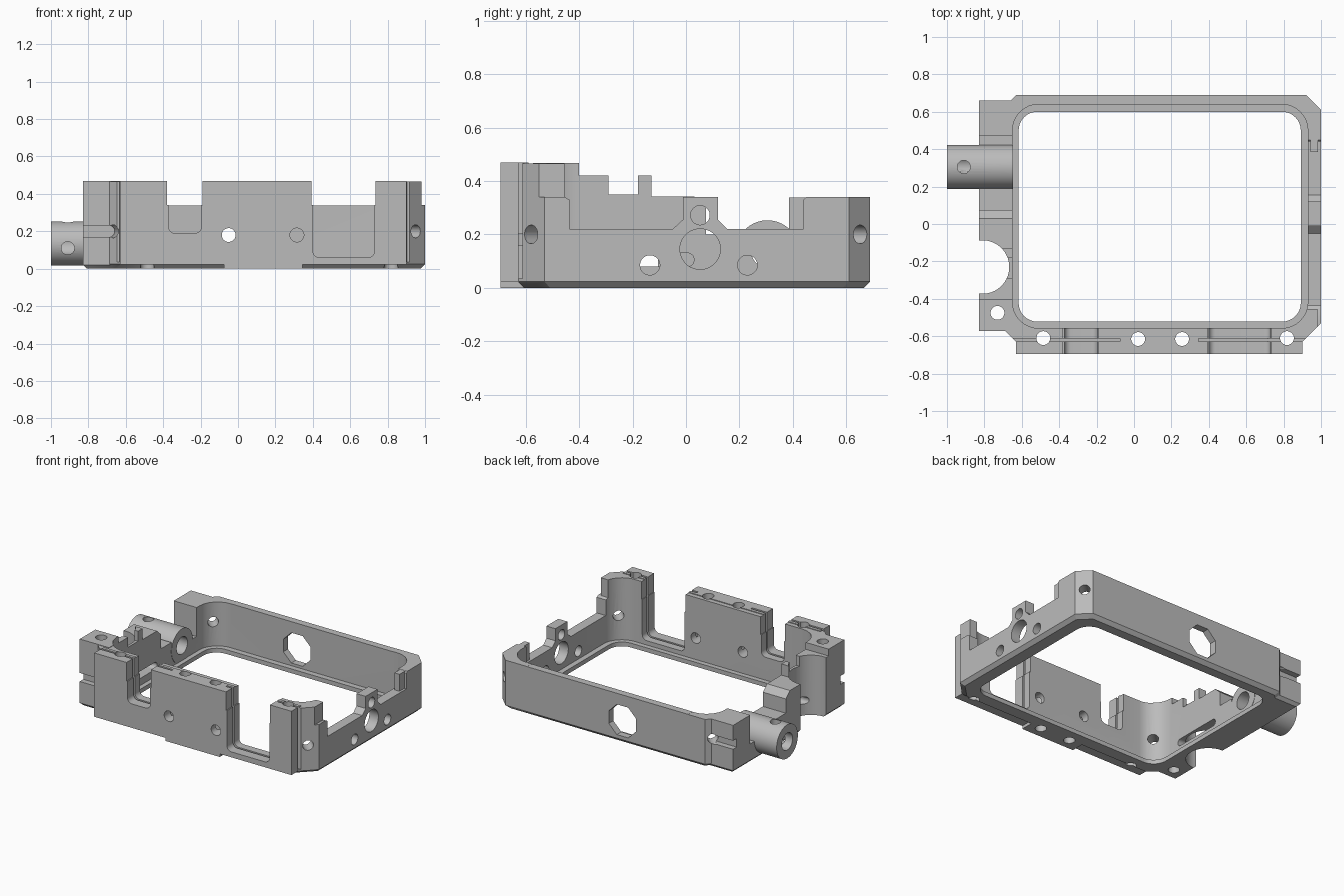
import bpy, bmesh, math
from mathutils import Vector, Matrix

if "Cube" in bpy.data.objects:
    bpy.data.objects.remove(bpy.data.objects["Cube"])

grey = bpy.data.materials.new("metal_grey")
grey.diffuse_color = (0.5, 0.5, 0.5, 1)
grey.use_nodes = True
grey.node_tree.nodes["Principled BSDF"].inputs["Base Color"].default_value = grey.diffuse_color


def prism(name, pts, lo, hi, axis='z', chamfer=0.0):
    """Extrude a 2D outline along an axis; chamfer narrows the low end."""
    place = {'z': lambda a, b, h: (a, b, h),
             'x': lambda a, b, h: (h, a, b),
             'y': lambda a, b, h: (a, h, b)}[axis]
    levels = [(lo, 0), (hi, 0)]
    if chamfer:
        levels = [(lo, chamfer), (lo + chamfer, 0), (hi, 0)]
    us, vs = [p[0] for p in pts], [p[1] for p in pts]
    cu, cv = (min(us) + max(us)) / 2, (min(vs) + max(vs)) / 2
    su, sv = max(us) - cu, max(vs) - cv
    bm = bmesh.new()
    loops = [[bm.verts.new(place(cu + (u - cu) * (1 - c / su),
                                 cv + (v - cv) * (1 - c / sv), h))
              for u, v in pts] for h, c in levels]
    n = len(pts)
    bm.faces.new(loops[0])
    bm.faces.new(loops[-1])
    for a, b in zip(loops, loops[1:]):
        for i in range(n):
            j = (i + 1) % n
            bm.faces.new((a[i], a[j], b[j], b[i]))
    bmesh.ops.recalc_face_normals(bm, faces=bm.faces[:])
    return make(name, bm)


def make(name, bm):
    me = bpy.data.meshes.new(name)
    bm.to_mesh(me)
    bm.free()
    me.materials.append(grey)
    ob = bpy.data.objects.new(name, me)
    bpy.context.collection.objects.link(ob)
    return ob


def rect(a0, a1, b0, b1, r=0.0):
    """Rectangle outline, with rounded corners when r is given."""
    if not r:
        return [(a0, b0), (a1, b0), (a1, b1), (a0, b1)]
    out = []
    for k, (a, b) in enumerate([(a1 - r, b1 - r), (a0 + r, b1 - r),
                                (a0 + r, b0 + r), (a1 - r, b0 + r)]):
        for i in range(9):
            t = math.pi / 2 * (k + i / 8)
            out.append((a + r * math.cos(t), b + r * math.sin(t)))
    return out


def box(x0, x1, y0, y1, z0, z1):
    return prism("block", rect(x0, x1, y0, y1), z0, z1)


def rod(centre, direction, r, length, sides=32):
    bm = bmesh.new()
    rot = Vector(direction).to_track_quat('Z', 'Y').to_matrix().to_4x4()
    turn = Matrix.Rotation(math.pi / sides, 4, 'Z')
    bmesh.ops.create_cone(bm, cap_ends=True, segments=sides, radius1=r, radius2=r,
                          depth=length, matrix=Matrix.Translation(centre) @ rot @ turn)
    return make("rod", bm)


def combine(target, tool, op='DIFFERENCE'):
    mod = target.modifiers.new("bool", 'BOOLEAN')
    mod.operation, mod.solver, mod.object = op, 'EXACT', tool
    bpy.context.view_layer.objects.active = target
    bpy.ops.object.modifier_apply(modifier=mod.name)
    bpy.data.objects.remove(tool)


# Main body with chamfered corners, side block and front plate
frame = prism("camera_cage_frame".replace("camera_cage_", ""),
              [(-0.63, -0.63), (0.90, -0.63), (1.0, -0.53), (1.0, 0.61), (0.92, 0.69),
               (-0.63, 0.69), (-0.72, 0.60), (-0.72, -0.54)], 0, 0.465, chamfer=0.024)
combine(frame, prism("side_block", rect(-0.828, -0.60, -0.573, 0.66), 0, 0.468,
                     chamfer=0.02), 'UNION')
combine(frame, box(-0.63, 0.902, -0.695, -0.59, 0.022, 0.47), 'UNION')
combine(frame, box(-0.075, 0.345, -0.6945, -0.58, 0, 0.10), 'UNION')

# Interior pocket and window through the floor
combine(frame, prism("pocket", rect(-0.65, 0.93, -0.557, 0.64, 0.14), 0.03, 0.7))
combine(frame, prism("window", rect(-0.617, 0.892, -0.522, 0.60, 0.10), -0.1, 0.2))

# Stepped top edges of the left wall, right wall and back wall
left_steps = [(-0.40, 0.6), (-0.40, 0.42), (-0.29, 0.42), (-0.29, 0.35), (-0.18, 0.35),
              (-0.18, 0.42), (-0.13, 0.42), (-0.13, 0.342), (0.03, 0.342), (0.075, 0.30),
              (0.075, 0.20), (0.19, 0.20), (0.19, 0.135), (0.47, 0.135), (0.47, 0.338),
              (0.8, 0.338), (0.8, 0.6)]
right_steps = [(-0.455, 0.6), (-0.455, 0.34), (-0.437, 0.33), (-0.437, 0.22),
               (-0.05, 0.22), (-0.012, 0.255), (-0.012, 0.34), (0.12, 0.34),
               (0.12, 0.255), (0.155, 0.22), (0.44, 0.22), (0.44, 0.33), (0.45, 0.34),
               (0.8, 0.34), (0.8, 0.6)]
combine(frame, prism("left_cut", left_steps, -0.95, -0.50, 'x'))
combine(frame, prism("right_cut", right_steps, 0.70, 1.1, 'x'))
combine(frame, box(-0.55, 0.75, 0.4, 0.8, 0.339, 0.6))
combine(frame, box(0.98, 1.1, -0.66, -0.40, 0.34, 0.6))
combine(frame, box(0.945, 0.985, 0.385, 0.46, 0.18, 0.339), 'UNION')

# Front wall openings, rounded at the bottom
combine(frame, prism("small_opening", rect(-0.372, -0.195, 0.19, 0.8, 0.035),
                     -0.8, -0.45, 'y'))
combine(frame, prism("large_opening", rect(0.40, 0.73, 0.06, 0.9, 0.035),
                     -0.8, -0.45, 'y'))
combine(frame, box(-0.379, -0.19, -0.8, -0.45, 0.34, 0.6))
combine(frame, box(0.393, 0.735, -0.8, -0.45, 0.34, 0.6))

# Thin slits along the front wall
for x0, x1 in ((-0.66, -0.075), (0.345, 0.93)):
    combine(frame, box(x0, x1, -0.627, -0.612, 0.035, 0.6))

# Round recess, clamp grooves and slot in the left wall
combine(frame, rod((-0.81, -0.23, 0.2), (0, 0, 1), 0.143, 1, 48))
for y in (-0.573, 0.66):
    combine(frame, prism("groove", rect(-0.9, -0.66, 0.17, 0.23, 0.028),
                         y - 0.04, y + 0.04, 'y'))
combine(frame, prism("slot", rect(-0.34, 0.03, 0.08, 0.13, 0.024), -0.74, -0.6, 'x'))

# Side barrel
combine(frame, rod((-0.824, 0.305, 0.135), (1, 0, 0), 0.118, 0.352, 48), 'UNION')
combine(frame, rod((-0.82, 0.305, 0.135), (1, 0, 0), 0.06, 0.6))
combine(frame, rod((-0.91, 0.305, 0.25), (0, 0, 1), 0.035, 0.22))
combine(frame, rod((-0.91, 0.19, 0.11), (0, 1, 0), 0.035, 0.2))

# Vertical screw holes
for x, y in ((-0.485, -0.61), (0.022, -0.615), (0.257, -0.615), (0.818, -0.61),
             (-0.73, -0.475)):
    combine(frame, rod((x, y, 0.2), (0, 0, 1), 0.037, 1))

# Holes through the front wall and the octagonal hole in the back wall
for x in (-0.05, 0.315):
    combine(frame, rod((x, -0.62, 0.18), (0, 1, 0), 0.037, 0.4))
combine(frame, rod((0.01, 0.67, 0.155), (0, 1, 0), 0.115, 0.3, 8))

# Holes through the right wall
for y, z, r in ((0.053, 0.145, 0.076), (-0.135, 0.085, 0.037), (0.23, 0.085, 0.037),
                (0.053, 0.272, 0.036)):
    combine(frame, rod((0.97, y, z), (1, 0, 0), r, 0.3))

# Diagonal holes in the four corners
for x, y, dx, dy in ((0.95, -0.58, 1, -1), (0.955, 0.65, 1, 1),
                     (-0.665, 0.65, -1, 1), (-0.66, -0.585, -1, -1)):
    combine(frame, rod((x, y, 0.2), (dx, dy, 0), 0.035, 0.4))

# Smooth the curved faces only
bpy.ops.object.select_all(action='DESELECT')
frame.select_set(True)
bpy.context.view_layer.objects.active = frame
bpy.ops.object.shade_smooth_by_angle(angle=math.radians(30))
